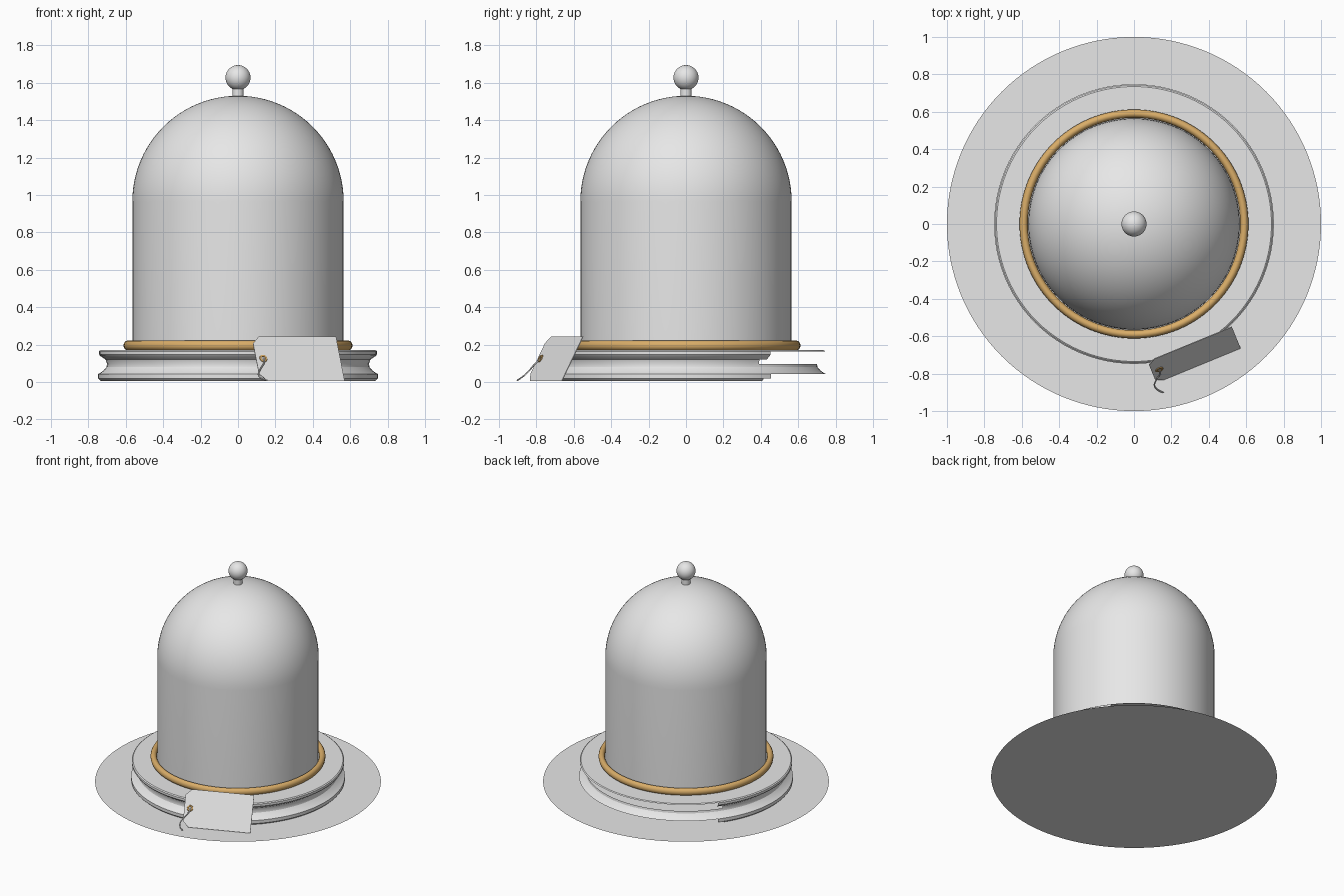
import bpy, bmesh, math, random
from mathutils import Vector, Matrix

cube = bpy.data.objects.get("Cube")
if cube:
    bpy.data.objects.remove(cube, do_unlink=True)


def material(name, rgb):
    mat = bpy.data.materials.new(name)
    mat.use_nodes = True
    mat.diffuse_color = (*rgb, 1)
    mat.node_tree.nodes["Principled BSDF"].inputs["Base Color"].default_value = (*rgb, 1)
    return mat


GREY = material("pale grey", (0.8, 0.8, 0.8))
BRASS = material("brass", (0.7, 0.42, 0.14))


def add_object(name, bm, mat, smooth=True):
    mesh = bpy.data.meshes.new(name)
    bm.to_mesh(mesh)
    bm.free()
    mesh.materials.append(mat)
    obj = bpy.data.objects.new(name, mesh)
    bpy.context.collection.objects.link(obj)
    if smooth:
        bpy.ops.object.select_all(action="DESELECT")
        bpy.context.view_layer.objects.active = obj
        obj.select_set(True)
        bpy.ops.object.shade_smooth_by_angle(angle=math.radians(30))
    return obj


def lathe(name, profile, mat, segments=96, keep=None):
    """Spin a bottom-to-top (radius, height) profile around z."""
    bm = bmesh.new()
    rings = []
    for r, z in profile:
        rings.append([bm.verts.new((r * math.cos(math.tau * i / segments),
                                    r * math.sin(math.tau * i / segments), z))
                      for i in range(segments)])
    for row in range(len(profile) - 1):
        low, high = rings[row], rings[row + 1]
        for i in range(segments):
            k = (i + 1) % segments
            side = math.sin(math.tau * (i + 0.5) / segments)
            if keep is None or keep(row, side):
                bm.faces.new((low[i], low[k], high[k], high[i]))
    bmesh.ops.remove_doubles(bm, verts=bm.verts, dist=1e-5)
    loose = [v for v in bm.verts if not v.link_faces]
    bmesh.ops.delete(bm, geom=loose, context="VERTS")
    return add_object(name, bm, mat)


# Ground disc
bm = bmesh.new()
bmesh.ops.create_circle(bm, cap_ends=True, segments=128, radius=1)
add_object("ground_disc", bm, GREY, smooth=False)

# Moulded base: the lips and upper cove are open at the back
base_profile = [(0.735, 0.006), (0.748, 0.018), (0.748, 0.042), (0.722, 0.058),
                (0.703, 0.08), (0.70, 0.097), (0.708, 0.12), (0.738, 0.14),
                (0.743, 0.148), (0.743, 0.164), (0.735, 0.17), (0, 0.17)]
back_limit = {0: 0.56, 1: 0.63, 5: 0.53, 6: 0.63, 7: 0.63, 8: 0.63}
lathe("base", base_profile, GREY,
      keep=lambda row, side: side < back_limit.get(row, 2))

# Brass ring around the foot of the dome
ring_profile = [(0.59 + 0.022 * math.cos(a), 0.195 + 0.026 * math.sin(a))
                for a in [math.tau * i / 16 for i in range(17)]]
lathe("brass_ring", ring_profile, BRASS)

# Dome, straight wall then hemisphere
RADIUS, SPRING = 0.565, 0.965
dome_profile = [(RADIUS, 0.17)]
for i in range(25):
    a = math.pi / 2 * i / 24
    dome_profile.append((RADIUS * math.cos(a), SPRING + RADIUS * math.sin(a)))
lathe("dome", dome_profile, GREY)

# Knob on top
lathe("knob_stem", [(0.03, 1.515), (0.03, 1.575)], GREY, 32)
bm = bmesh.new()
bmesh.ops.create_uvsphere(bm, u_segments=32, v_segments=20, radius=0.067)
bmesh.ops.translate(bm, verts=bm.verts, vec=(0, 0, 1.627))
add_object("knob", bm, GREY)

# Tag leaning against the base, drawn in its own plane
across = Vector((0.925, 0.38, 0)).normalized()
up = Vector((-0.047, 0.1144, 0.24)).normalized()
normal = across.cross(up)
tag_frame = Matrix((across, up, normal)).transposed().to_4x4()
tag_frame.translation = (0.12, -0.85, 0.006)
W, H, CLIP = 0.487, 0.268, 0.042
outline = [(0, CLIP), (CLIP, 0), (W, 0), (W, H), (CLIP, H), (0, H - CLIP)]
bm = bmesh.new()
face = bm.faces.new([bm.verts.new((x, y, 0)) for x, y in outline])
extruded = bmesh.ops.extrude_face_region(bm, geom=[face])
bmesh.ops.translate(bm, vec=(0, 0, -0.004),
                    verts=[v for v in extruded["geom"] if isinstance(v, bmesh.types.BMVert)])
bmesh.ops.recalc_face_normals(bm, faces=bm.faces)
tag = add_object("tag", bm, GREY, smooth=False)
tag.matrix_world = tag_frame

# Small specks on the tag
random.seed(4)
bm = bmesh.new()
for i in range(14):
    spot = Matrix.Translation((random.uniform(0.2, 0.36), random.uniform(0.05, 0.23), 0.001))
    bmesh.ops.create_circle(bm, cap_ends=True, segments=6, radius=0.003, matrix=spot)
specks = add_object("tag_specks", bm, GREY, smooth=False)
specks.matrix_world = tag_frame

# Brass eyelet
eyelet = lathe("eyelet", [(0.016 + 0.006 * math.cos(math.tau * i / 10),
                           0.005 * math.sin(math.tau * i / 10)) for i in range(11)], BRASS, 24)
eyelet.matrix_world = tag_frame @ Matrix.Translation((0.042, H / 2, 0.001))

# String hanging from the eyelet to the ground
curve = bpy.data.curves.new("tag_string", "CURVE")
curve.dimensions = "3D"
curve.bevel_depth = 0.004
curve.bevel_resolution = 2
curve.materials.append(GREY)
path = [(0.137, -0.775, 0.125), (0.14, -0.8, 0.105), (0.118, -0.835, 0.065),
        (0.11, -0.865, 0.035), (0.125, -0.885, 0.02), (0.157, -0.902, 0.008)]
spline = curve.splines.new("BEZIER")
spline.bezier_points.add(len(path) - 1)
for point, co in zip(spline.bezier_points, path):
    point.co = co
    point.handle_left_type = point.handle_right_type = "AUTO"
bpy.context.collection.objects.link(bpy.data.objects.new("tag_string", curve))
